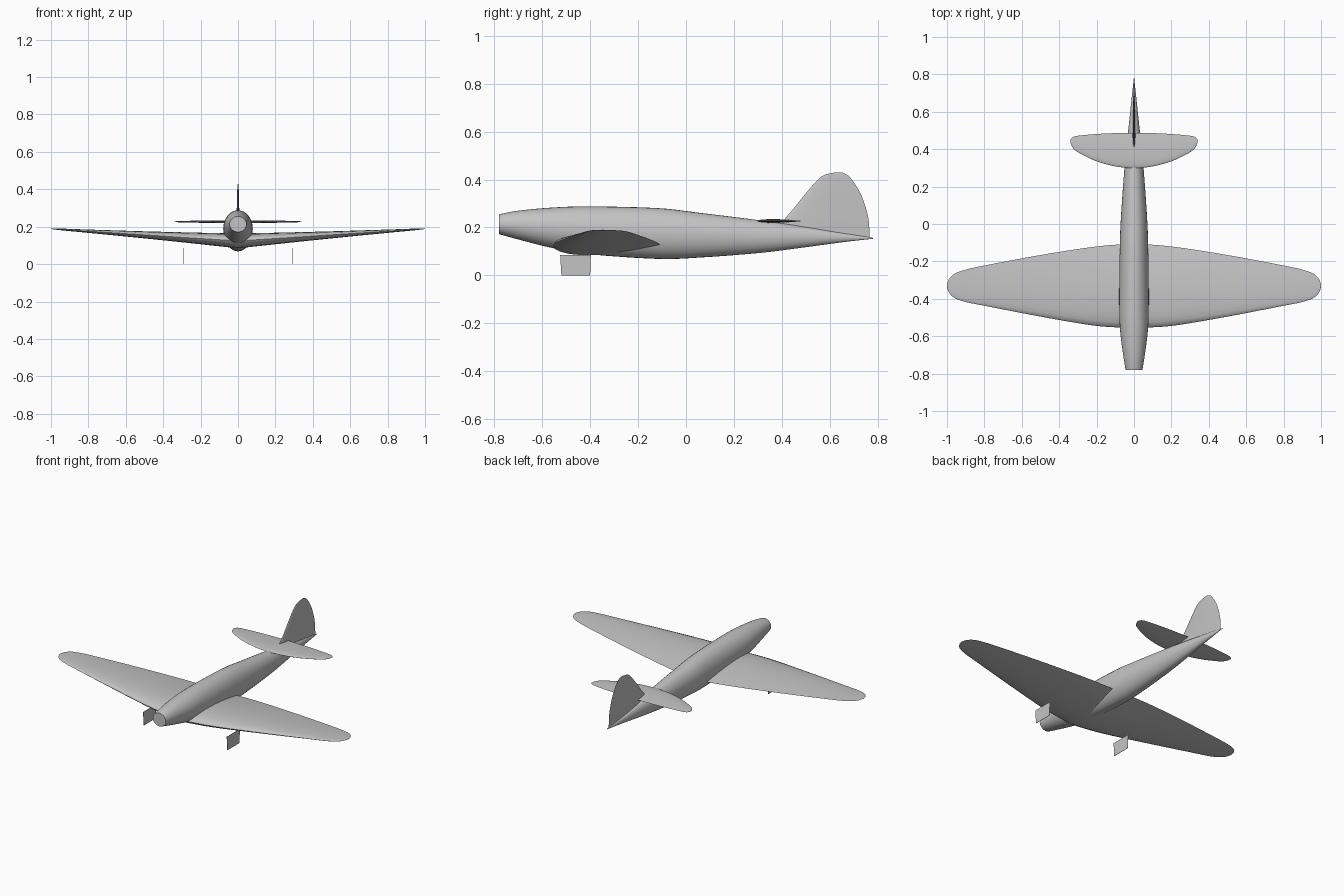
import bpy, bmesh, math

cube = bpy.data.objects.get("Cube")
if cube:
    bpy.data.objects.remove(cube, do_unlink=True)

grey = bpy.data.materials.new("airframe grey")
grey.use_nodes = True
colour = (0.55, 0.55, 0.55, 1)
grey.diffuse_color = colour
grey.node_tree.nodes["Principled BSDF"].inputs["Base Color"].default_value = colour


def finish(name, bm, angle=40):
    bmesh.ops.recalc_face_normals(bm, faces=bm.faces)
    mesh = bpy.data.meshes.new(name)
    bm.to_mesh(mesh)
    bm.free()
    mesh.materials.append(grey)
    obj = bpy.data.objects.new(name, mesh)
    bpy.context.collection.objects.link(obj)
    bpy.ops.object.select_all(action="DESELECT")
    obj.select_set(True)
    bpy.context.view_layer.objects.active = obj
    bpy.ops.object.shade_smooth_by_angle(angle=math.radians(angle))
    return obj


def loft(name, rings):
    """Skin a list of closed rings and cap both ends."""
    bm = bmesh.new()
    loops = [[bm.verts.new(p) for p in ring] for ring in rings]
    for a, b in zip(loops, loops[1:]):
        for i in range(len(a)):
            j = (i + 1) % len(a)
            bm.faces.new((a[i], a[j], b[j], b[i]))
    bm.faces.new(loops[0])
    bm.faces.new(loops[-1])
    return finish(name, bm)


def spline(rows, steps=4):
    """Catmull-Rom refinement of a table of section values."""
    pts = [rows[0]] + rows + [rows[-1]]
    out = []
    for p, q, r, s in zip(pts, pts[1:], pts[2:], pts[3:]):
        for k in range(steps):
            t = k / steps
            out.append([b + 0.5 * t * (c - a + t * (2*a - 5*b + 4*c - d + t * (3*(b - c) + d - a)))
                        for a, b, c, d in zip(p, q, r, s)])
    return out + [rows[-1]]


def airfoil(lead, trail, half, n=12):
    """Closed loop of (chord position, thickness offset)."""
    loop = []
    for i in range(2 * n):
        a = math.pi * i / n
        t = (1 - math.cos(a)) / 2
        thick = 2.6 * (math.sqrt(t) * (1 - t)) * half
        loop.append((lead + (trail - lead) * t, thick if i < n else -thick))
    return loop


# Fuselage: y, bottom, top, half width
body = [(-0.78, 0.172, 0.255, 0.045), (-0.70, 0.150, 0.270, 0.058),
        (-0.56, 0.115, 0.283, 0.075), (-0.40, 0.088, 0.288, 0.079),
        (-0.12, 0.069, 0.281, 0.076), (0.05, 0.074, 0.262, 0.069),
        (0.30, 0.093, 0.231, 0.051), (0.48, 0.115, 0.206, 0.033),
        (0.65, 0.138, 0.178, 0.015), (0.78, 0.153, 0.157, 0.001)]
rings = []
for y, low, high, wide in spline(body):
    mid, tall = (low + high) / 2, (high - low) / 2
    rings.append([(wide * math.cos(a), y, mid + tall * math.sin(a))
                  for a in (math.tau * i / 32 for i in range(32))])
loft("fuselage", rings)

# Wing and tailplane halves: span, leading edge, trailing edge, half thickness
wing = [(0, -0.555, -0.105, 0.040), (0.2, -0.545, -0.120, 0.031),
        (0.5, -0.495, -0.166, 0.019), (0.8, -0.437, -0.222, 0.009),
        (0.9, -0.417, -0.244, 0.006), (0.96, -0.395, -0.266, 0.004),
        (0.99, -0.365, -0.296, 0.002), (1.0, -0.335, -0.325, 0.001)]
tail = [(0, 0.297, 0.488, 0.008), (0.1, 0.308, 0.486, 0.007),
        (0.2, 0.335, 0.481, 0.006), (0.29, 0.378, 0.473, 0.004),
        (0.325, 0.405, 0.466, 0.003), (0.34, 0.435, 0.452, 0.001)]


def span_surface(name, table, height, rise):
    rows = spline(table)
    rows = [[-r[0]] + list(r[1:]) for r in rows[:0:-1]] + rows
    loft(name, [[(x, y, height + rise * abs(x) + t) for y, t in airfoil(a, b, h)]
                for x, a, b, h in rows])


span_surface("wing", wing, 0.124, 0.065)
span_surface("tailplane", tail, 0.227, 0)

# Tail fin: height, leading edge, trailing edge, half thickness
fin = [(0.155, 0.38, 0.766, 0.008), (0.225, 0.405, 0.763, 0.008),
       (0.28, 0.450, 0.751, 0.007), (0.345, 0.502, 0.727, 0.006),
       (0.40, 0.551, 0.692, 0.004), (0.42, 0.580, 0.672, 0.003),
       (0.43, 0.625, 0.650, 0.001)]
loft("tail_fin", [[(t, y, z) for y, t in airfoil(a, b, h)]
                  for z, a, b, h in spline(fin)])

# Undercarriage door plates
for side, x in (("left", 0.29), ("right", -0.29)):
    outline = [(-0.525, 0.086), (-0.52, 0), (-0.40, 0), (-0.397, 0.086)]
    loft(side + "_gear_door", [[(x + dx, y, z) for y, z in outline]
                               for dx in (-0.001, 0.001)])
